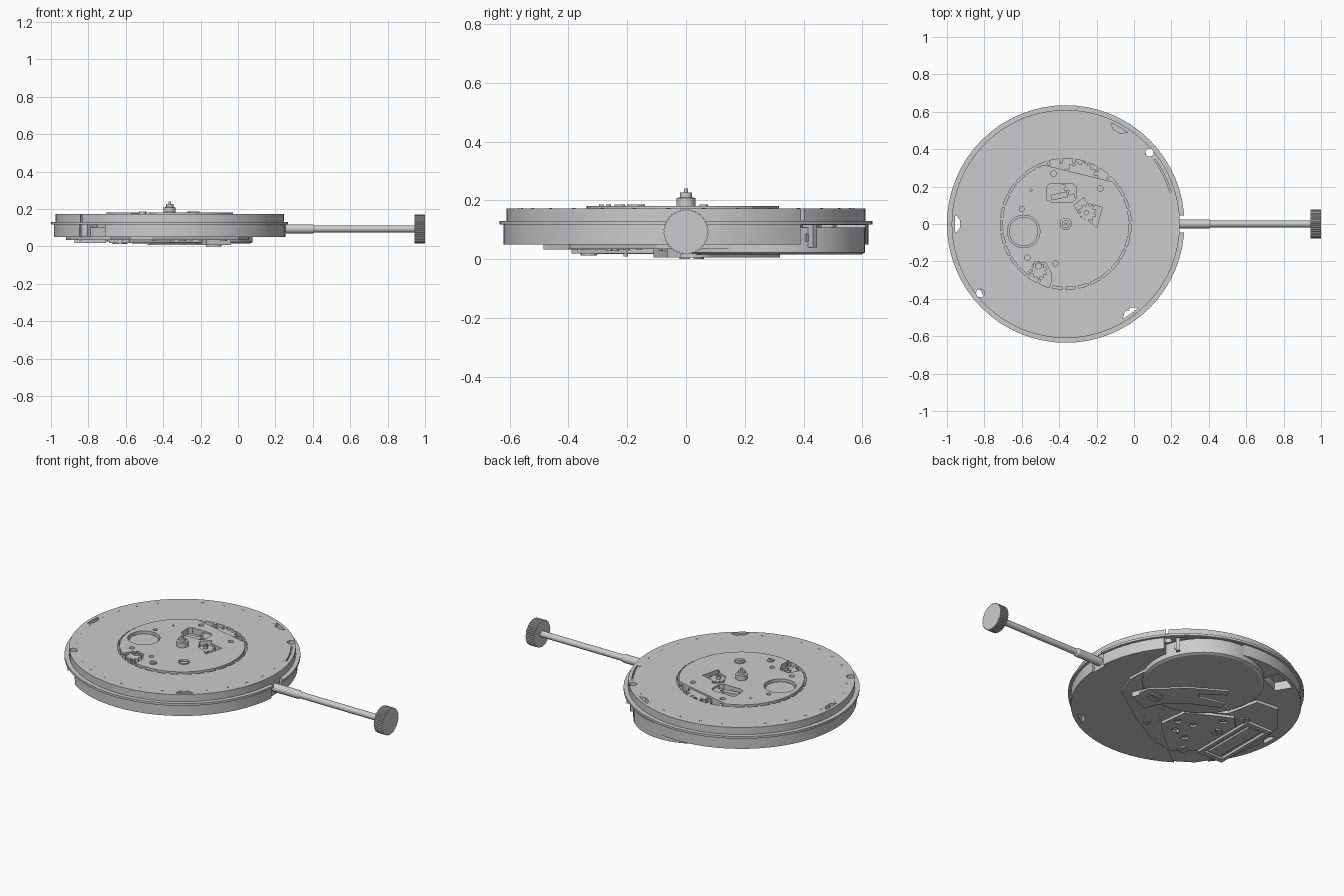
import bpy, bmesh
from math import cos, sin, pi, radians
from mathutils import Matrix

if "Cube" in bpy.data.objects:
    bpy.data.objects.remove(bpy.data.objects["Cube"])

CX = -0.365  # centre of the round movement


def finish(name, bm):
    bmesh.ops.recalc_face_normals(bm, faces=bm.faces)
    me = bpy.data.meshes.new(name)
    bm.to_mesh(me)
    bm.free()
    ob = bpy.data.objects.new(name, me)
    bpy.context.collection.objects.link(ob)
    return ob


def add_prism(bm, pts, z0, z1):
    lo = [bm.verts.new((x, y, z0)) for x, y in pts]
    hi = [bm.verts.new((x, y, z1)) for x, y in pts]
    bm.faces.new(lo[::-1])
    bm.faces.new(hi)
    n = len(pts)
    for i in range(n):
        j = (i + 1) % n
        bm.faces.new((lo[i], lo[j], hi[j], hi[i]))


def prism(name, pts, z0, z1):
    bm = bmesh.new()
    add_prism(bm, pts, z0, z1)
    return finish(name, bm)


def arc(r, a0, a1, n, x=CX, y=0):
    return [(x + r * cos(radians(a0 + (a1 - a0) * i / n)),
             y + r * sin(radians(a0 + (a1 - a0) * i / n))) for i in range(n + 1)]


def circle(x, y, r, n=32):
    return arc(r, 0, 360, n, x, y)[:-1]


def rect(x, y, w, h, deg=0):
    c, s = cos(radians(deg)), sin(radians(deg))
    return [(x + u * c - v * s, y + u * s + v * c) for u, v in
            ((-w/2, -h/2), (w/2, -h/2), (w/2, h/2), (-w/2, h/2))]


def gear_pts(x, y, r, teeth, depth):
    pts = []
    for i in range(teeth):
        for f, rr in ((0, r - depth), (.3, r), (.6, r), (.85, r - depth)):
            a = 2 * pi * (i + f) / teeth
            pts.append((x + rr * cos(a), y + rr * sin(a)))
    return pts


def sector(r0, r1, a0, a1, n=12):
    return arc(r1, a0, a1, n) + arc(r0, a1, a0, n)


def lathe(name, prof, n, x=0, y=0):
    # closed solid of revolution from (radius, height) points, about z
    bm = bmesh.new()
    rings = [[bm.verts.new((x + r * cos(2*pi*i/n), y + r * sin(2*pi*i/n), z))
              for i in range(n)] for r, z in prof]
    for a, b in zip(rings, rings[1:]):
        for i in range(n):
            j = (i + 1) % n
            bm.faces.new((a[i], a[j], b[j], b[i]))
    bm.faces.new(rings[0][::-1])
    bm.faces.new(rings[-1])
    return finish(name, bm)


def cut(ob, pts, z0, z1):
    tool = prism("cutter", pts, z0, z1)
    tool.hide_render = True
    m = ob.modifiers.new("cut", 'BOOLEAN')
    m.operation, m.solver, m.object = 'DIFFERENCE', 'EXACT', tool
    bpy.context.view_layer.objects.active = ob
    bpy.ops.object.modifier_apply(modifier=m.name)
    bpy.data.objects.remove(tool)


# Main plate: lower drum, thin flange, upper dial seat
body = lathe("main_plate", [(.62, .05), (.62, .117), (.635, .117), (.635, .13),
                            (.61, .13), (.61, .172)], 64, CX)
cut(body, circle(CX, 0, .35, 64), .14, .2)                  # central recess
cut(body, rect(.3, 0, .12, .09), .04, .135)                 # stem gap
cut(body, sector(.47, .7, 39, 80), .03, .116)               # side openings
cut(body, sector(.5, .7, 219, 236), .03, .116)
cut(body, sector(.5, .6, 106, 122), .03, .10)               # underside pocket
for a in (61, 180, -54):                                    # crescent slots
    cut(body, arc(.592, a - 5, a + 5, 8) + arc(.565, a + 2, a - 2, 2), 0, .2)
for a in (40.5, 219):                                       # dial foot holes and edge slits
    cut(body, circle(CX + .588 * cos(radians(a)), .588 * sin(radians(a)), .022, 20), .03, .2)
    cut(body, sector(.585, .7, a - .7, a + .7, 2), .131, .2)
cut(body, sector(.583, .59, 17, 36), .155, .2)              # thin arc groove

# Date ring teeth and tiny minute pips around the dial
bm = bmesh.new()
for i in range(31):
    a = 360 * i / 31
    add_prism(bm, sector(.325, .351, a, a + 2.5, 2), .14, .172)
finish("date_ring_teeth", bm)
bm = bmesh.new()
for i in range(30):
    a = 12 * i + 6
    add_prism(bm, rect(CX + .57 * cos(radians(a)), .57 * sin(radians(a)), .004, .012, a), .17, .1735)
finish("dial_pips", bm)

# Calendar cover plate with its windows
cover = prism("calendar_cover", circle(CX, 0, .338, 64), .135, .18)
cut(cover, [(-.52, .325), (-.03, .205), (.0, .4), (-.52, .4)], .14, .2)
cut(cover, circle(-.59, -.04, .087, 40), .15, .2)
cut(cover, [(-.465, .13), (-.44, .115), (-.33, .115), (-.31, .135), (-.31, .2),
            (-.33, .215), (-.45, .215), (-.468, .2)], .145, .2)
cut(cover, [(-.32, .1), (-.27, .14), (-.25, .11), (-.17, .09), (-.2, -.02),
            (-.23, .01), (-.28, .03)], .145, .2)
cut(cover, [(-.57, -.27), (-.53, -.2), (-.47, -.21), (-.44, -.27), (-.45, -.4), (-.5, -.4)], .145, .2)
for x, y, r in ((-.43, .27, .015), (-.6, .08, .013), (-.57, -.18, .015),
                (-.42, -.21, .014), (-.18, .19, .015), (-.55, .18, .006)):
    cut(cover, circle(x, y, r, 16), .16, .2)
# Wheels seen through the windows
prism("calendar_wheel", gear_pts(-.29, .235, .1, 16, .018), .139, .17)
prism("setting_wheel", gear_pts(-.25, .06, .05, 10, .013), .14, .172)
prism("date_driver", gear_pts(-.51, -.25, .045, 10, .012), .14, .174)
prism("large_wheel", circle(-.59, -.04, .078, 40), .14, .168)
prism("window_lever", rect(-.4, .15, .09, .03, 12), .14, .165)


def screw(name, x, y, r, z0, z1, deg, slot_top):
    ob = prism(name, circle(x, y, r, 24), z0, z1)
    d = .005
    cut(ob, rect(x, y, r * 3, r * .3, deg), *((z1 - d, z1 + d) if slot_top else (z0 - d, z0 + d)))


for i, (x, y, r) in enumerate(((-.365, -.275, .02), (-.235, -.17, .03), (-.255, .06, .014), (-.51, -.225, .018))):
    screw(f"cover_screw_{i}", x, y, r, .15, .186, 30 * i, True)

# Stepped hand post
lathe("hand_post", [(.032, .15), (.032, .208), (.02, .21), (.02, .226), (.007, .226), (.007, .24)], 32, CX)

# Winding stem and knurled crown, turned onto the x axis
turn = Matrix.Translation((0, 0, .093)) @ Matrix.Rotation(pi / 2, 4, 'Y')
stem = lathe("winding_stem", [(.024, .12), (.024, .40), (.018, .412), (.018, .96)], 24)
crown = prism("crown", gear_pts(0, 0, .077, 40, .004), .945, 1.0)
for ob in (stem, crown):
    ob.data.transform(turn)

# Battery under the plate
battery = lathe("battery", [(.315, .015), (.328, .022), (.328, .108)], 64, -.25, .28)

# Underside bridges
prism("keyless_bridge", [(-.0, -.1), (.06, .04), (.05, .2), (-.2, .1), (-.42, .05), (-.4, -.24),
                         (-.57, -.4), (-.46, -.39), (-.215, -.25)], .035, .055)
bridge = prism("train_bridge", [(-.4, -.22), (-.45, -.32), (-.57, -.4), (-.68, -.485), (-.78, -.42),
                                (-.89, -.25), (-.92, -.05), (-.88, .15), (-.76, .3), (-.62, .29),
                                (-.58, .1), (-.44, 0)], .033, .055)
upper = prism("upper_bridge", [(-.36, -.2), (-.46, -.3), (-.58, -.39), (-.69, -.3), (-.69, .03),
                               (-.62, .1), (-.5, .04), (-.38, -.03)], .019, .034)
for i, (x, y) in enumerate(((-.5, -.1), (-.41, -.12), (-.55, -.23), (-.46, -.2), (-.6, .03))):
    cut(upper, circle(x, y, .02, 16), .01, .03)
    lathe(f"jewel_{i}", [(.008, .021), (.012, .026), (.012, .034)], 16, x, y)
prism("locating_pin", circle(-.48, -.205, .007, 12), .009, .03)

# Coil in its raised rectangular frame
frame = prism("coil_frame", rect(-.79, -.1, .17, .42), .018, .036)
cut(frame, rect(-.79, -.1, .125, .36), .01, .034)
prism("coil_winding", rect(-.79, -.1, .08, .34), .022, .036)

# Forked battery contact strap reaching over the cell
prism("battery_contact", arc(.085, -130, 70, 12, -.13, .02) + [
    (-.2, .2), (-.4, .32), (-.42, .28), (-.29, .19), (-.32, .165), (-.47, .2),
    (-.48, .155), (-.3, .07)], .006, .02)
prism("contact_foot", rect(-.12, -.04, .14, .1, 20), .006, .045)

for i, (x, y, r, z) in enumerate(((-.13, .02, .042, 0), (-.64, -.07, .03, .012), (-.69, .1, .028, .026),
                                  (-.62, -.33, .028, .012), (-.08, -.07, .02, .028), (-.3, -.25, .022, .028))):
    screw(f"bridge_screw_{i}", x, y, r, z, .05, 35 * i, False)
# Small holes in the keyless bridge shown as low studs
for i, (x, y) in enumerate(((-.2, -.16), (-.28, -.1), (-.35, -.2), (-.25, -.22), (-.45, -.36))):
    prism(f"stud_{i}", circle(x, y, .01, 12), .031, .04)

# Spring clip standing in the side opening
for i, a in enumerate((46, 56)):
    prism(f"side_clip_{i}", rect(CX + .585 * cos(radians(a)), .585 * sin(radians(a)), .05, .02, a), .04, .117)
prism("clip_strip", sector(.575, .59, 44, 58, 6), .06, .085)
prism("rear_clip", sector(.53, .545, 219, 236, 6), .05, .1)

# Smooth round walls while keeping edges crisp
for ob in bpy.context.scene.objects:
    ob.select_set(True)
    bpy.context.view_layer.objects.active = ob
bpy.ops.object.shade_smooth_by_angle(angle=radians(18))
